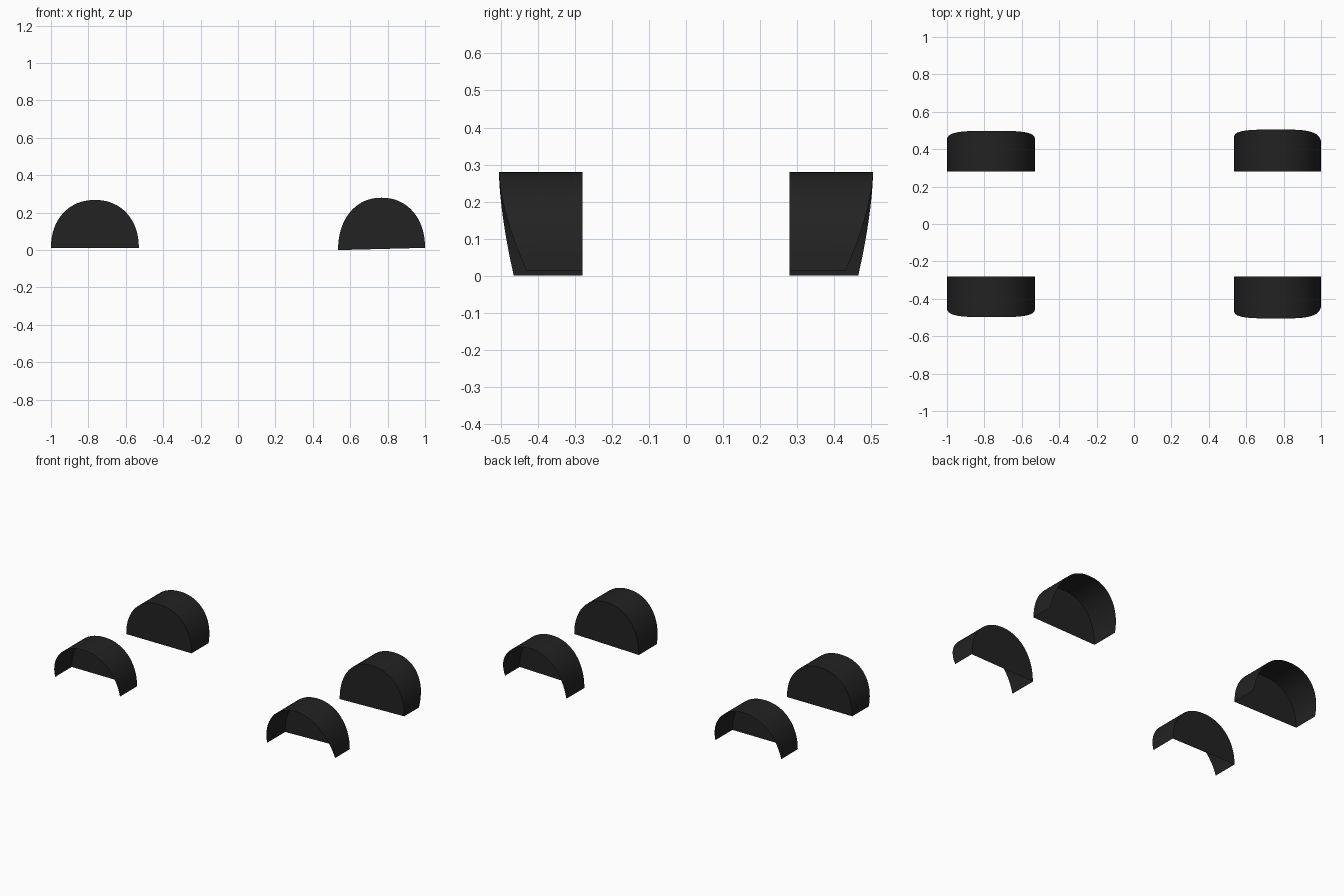
import bpy, bmesh, math

if "Cube" in bpy.data.objects:
    bpy.data.objects.remove(bpy.data.objects["Cube"])

mat = bpy.data.materials.new("black_plastic")
mat.diffuse_color = (0.016, 0.016, 0.016, 1)
mat.use_nodes = True
mat.node_tree.nodes["Principled BSDF"].inputs["Base Color"].default_value = mat.diffuse_color
SEG = 32
INNER_Y = 0.28


def arch_liner(name, side, x0, x1, z0, z1, top, edge0, edge1, edge_top):
    """Open half-arch shell with a flat inner wall; x0/x1 are its feet."""
    bm = bmesh.new()
    inner, outer = [], []
    cx, rx = (x0 + x1) / 2, (x1 - x0) / 2
    for i in range(SEG + 1):
        a = math.pi * (1 - i / SEG)
        c, s = math.cos(a), max(0, math.sin(a))
        p = 2 / 2.15
        x = cx + rx * math.copysign(abs(c) ** p, c)
        t = s ** p
        u = (x - x0) / (x1 - x0)
        base = z0 + (z1 - z0) * u
        z = base + (top - base) * t
        # outer lip follows the body side: tucked in at the feet
        foot = edge0 if c < 0 else edge1
        y = foot + (edge_top - foot) * (1 - (1 - t) ** 1.6)
        inner.append(bm.verts.new((x, side * INNER_Y, z)))
        outer.append(bm.verts.new((x, side * y, z)))
    # arch strip
    for i in range(SEG):
        q = [inner[i], inner[i + 1], outer[i + 1], outer[i]]
        bm.faces.new(q if side > 0 else q[::-1])
    # inner wall
    bm.faces.new(inner[::-1] if side > 0 else inner)
    me = bpy.data.meshes.new(name)
    bm.to_mesh(me)
    bm.free()
    me.materials.append(mat)
    ob = bpy.data.objects.new(name, me)
    bpy.context.collection.objects.link(ob)
    bpy.ops.object.select_all(action='DESELECT')
    ob.select_set(True)
    bpy.context.view_layer.objects.active = ob
    bpy.ops.object.shade_smooth_by_angle(angle=math.radians(35))


# mirrored pair at each end of the vehicle
for side, tag in ((-1, "near"), (1, "far")):
    arch_liner("wheel_arch_liner_left_" + tag, side,
               -1.0, -0.53, 0.012, 0.012, 0.268, 0.45, 0.455, 0.498)
    arch_liner("wheel_arch_liner_right_" + tag, side,
               0.535, 1.0, 0.0, 0.012, 0.28, 0.465, 0.43, 0.505)
